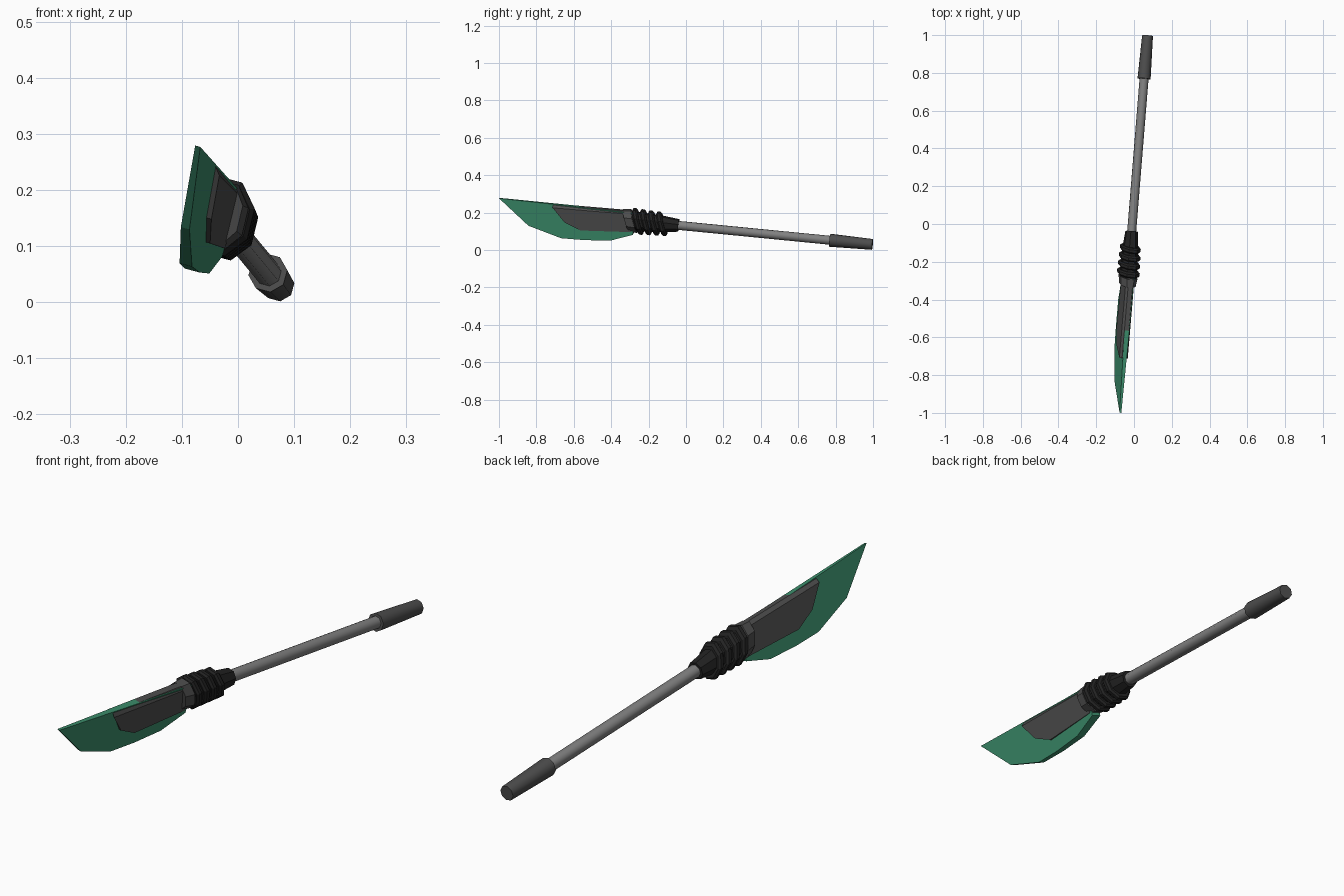
import bpy, bmesh, math
from mathutils import Vector, Matrix

if "Cube" in bpy.data.objects:
    bpy.data.objects.remove(bpy.data.objects["Cube"])

# Local frame: X along the pole towards the tip, Y blade thickness, Z blade spine
d = Vector((-0.081, -1, 0.098)).normalized()
u = Vector((0.26, 0, 0.965))
u = (u - d * u.dot(d)).normalized()
w = u.cross(d)
M = Matrix((d, w, u)).transposed().to_4x4()
M.translation = Vector((-0.009, 0, 0.128))


def material(name, r, g, b):
    m = bpy.data.materials.new(name)
    m.diffuse_color = (r, g, b, 1)
    m.use_nodes = True
    m.node_tree.nodes["Principled BSDF"].inputs["Base Color"].default_value = m.diffuse_color
    return m


GREEN = material("green", 0.045, 0.27, 0.15)
BLACK = material("black", 0.016, 0.016, 0.016)
DARK = material("dark_grey", 0.075, 0.075, 0.075)
STEEL = material("steel", 0.22, 0.22, 0.22)


def skin(name, loops, mat, smooth=False):
    """Join matching loops of local points into a closed solid."""
    bm = bmesh.new()
    rows = [[bm.verts.new(M @ Vector(p)) for p in loop] for loop in loops]
    n = len(rows[0])
    for a, b in zip(rows, rows[1:]):
        for i in range(n):
            j = (i + 1) % n
            bm.faces.new((a[i], a[j], b[j], b[i]))
    bm.faces.new(rows[0])
    bm.faces.new(rows[-1])
    bmesh.ops.recalc_face_normals(bm, faces=bm.faces)
    me = bpy.data.meshes.new(name)
    bm.to_mesh(me)
    bm.free()
    ob = bpy.data.objects.new(name, me)
    bpy.context.collection.objects.link(ob)
    me.materials.append(mat)
    if smooth:
        bpy.ops.object.select_all(action='DESELECT')
        bpy.context.view_layer.objects.active = ob
        ob.select_set(True)
        bpy.ops.object.shade_smooth_by_angle(angle=math.radians(50))
    return ob


def ring(s, ry, rz, shear=0.0, n=8):
    """Polygon section at distance s, slanted along the pole by shear."""
    pts = []
    for i in range(n):
        a = 2 * math.pi * (i + 0.5) / n
        y, z = ry * math.cos(a), rz * math.sin(a)
        pts.append((s + shear * z, y, z))
    return pts


# Pole and end grip
skin("pole", [ring(-0.80, 0.024, 0.024), ring(0.06, 0.024, 0.024)], STEEL, True)
skin("end_grip", [ring(-1.005, 0.029, 0.029), ring(-0.775, 0.035, 0.035)], DARK, True)

# Socket and the slanted rings wrapped around it
skin("socket", [ring(0.04, 0.034, 0.034), ring(0.13, 0.042, 0.046, 0.2),
                ring(0.29, 0.046, 0.054, 0.35)], BLACK)
for i in range(4):
    s, k = 0.115 + 0.043 * i, 0.92 + 0.027 * i
    skin(f"wrap_ring_{i + 1}",
         [ring(s, 0.052 * k, 0.062 * k, 0.35), ring(s + 0.008, 0.060 * k, 0.071 * k, 0.35),
          ring(s + 0.022, 0.060 * k, 0.071 * k, 0.35), ring(s + 0.030, 0.052 * k, 0.062 * k, 0.35)], BLACK)

# Collar
skin("collar", [ring(0.28, 0.050, 0.064, 0.35), ring(0.325, 0.043, 0.060, 0.35)], DARK)

# Blade: plate that thins towards the tip
blade = [(0.28, 0.050), (1.011, 0.055), (0.842, -0.080), (0.662, -0.130),
         (0.532, -0.127), (0.394, -0.114), (0.278, -0.070)]
skin("blade", [[(s, 0.004 + k * (0.019 - 0.0195 * (s - 0.28)), v) for s, v in blade]
               for k in (-1, 1)], GREEN)

# Blade guard: thicker plate with a chamfered spine
guard = [(0.28, 0.056), (0.719, 0.050), (0.650, -0.038), (0.560, -0.074),
         (0.29, -0.056)]
skin("blade_guard", [[(s, 0.002 + y, v - (drop if v > 0 else 0)) for s, v in guard]
                     for y, drop in ((-0.023, 0.014), (-0.012, 0), (0.012, 0), (0.023, 0.014))], DARK)
